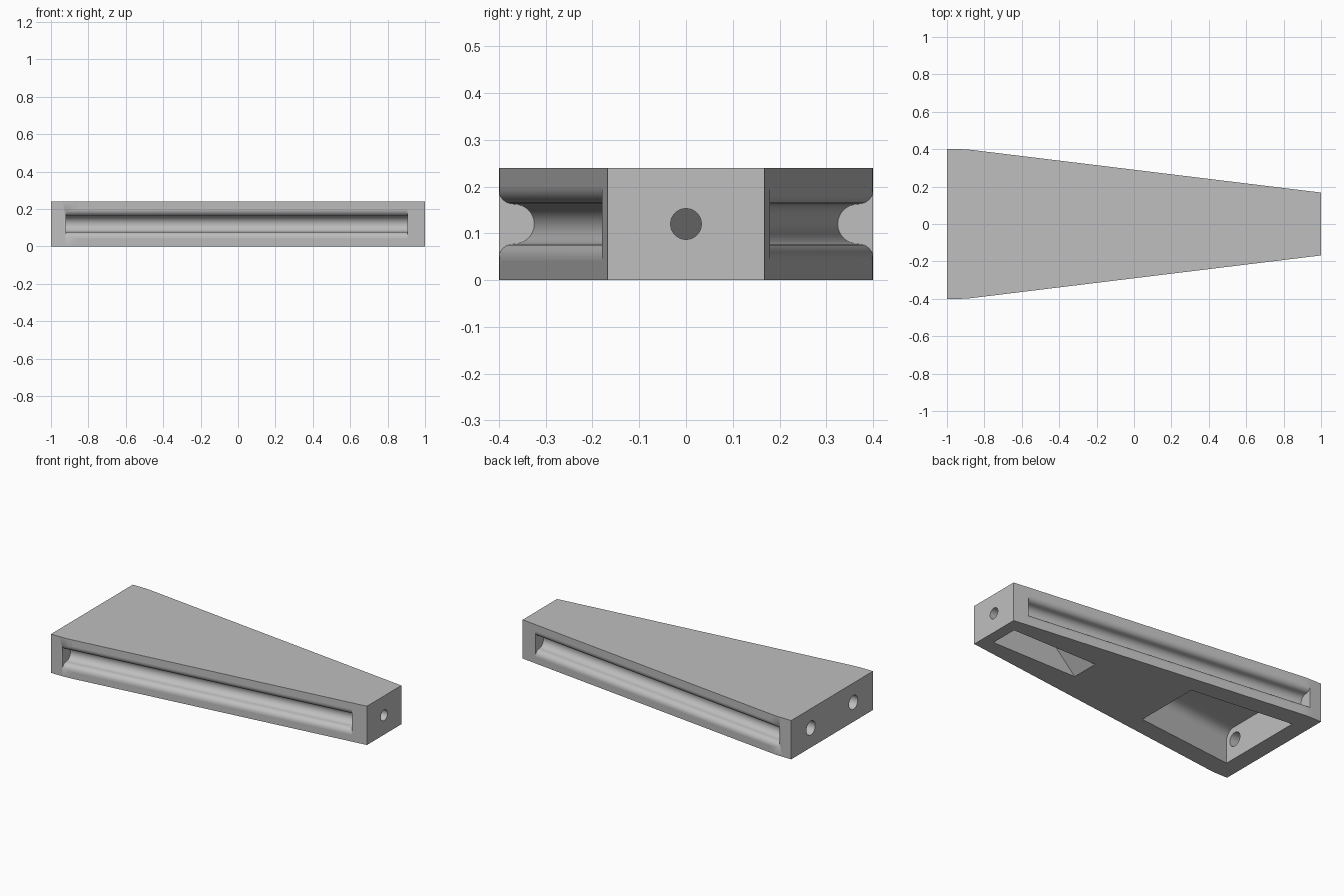
import bpy, bmesh, math

old = bpy.data.objects.get("Cube")
if old:
    bpy.data.objects.remove(old, do_unlink=True)

H = 0.24                       # block height
NARROW, WIDE = 0.168, 0.4      # half widths of the two ends
BEND = -0.9                    # where the taper starts
SLOPE = (WIDE - NARROW) / (1 - BEND)


def side(x):
    """Half width of the tapered side at x."""
    return NARROW + SLOPE * (1 - x)


def loft(name, first, last):
    """Closed solid between two matching rings of points."""
    bm = bmesh.new()
    a = [bm.verts.new(p) for p in first]
    b = [bm.verts.new(p) for p in last]
    n = len(a)
    bm.faces.new(a)
    bm.faces.new(b[::-1])
    for i in range(n):
        j = (i + 1) % n
        bm.faces.new((a[i], b[i], b[j], a[j]))
    bmesh.ops.recalc_face_normals(bm, faces=bm.faces)
    mesh = bpy.data.meshes.new(name)
    bm.to_mesh(mesh)
    bm.free()
    obj = bpy.data.objects.new(name, mesh)
    bpy.context.collection.objects.link(obj)
    return obj


def arc(cx, cz, r, start, end, steps):
    angles = [math.radians(start + (end - start) * i / steps) for i in range(steps + 1)]
    return [(cx + r * math.cos(t), cz + r * math.sin(t)) for t in angles]


def cut(target, cutter):
    cutter.hide_render = True
    bpy.context.view_layer.objects.active = target
    mod = target.modifiers.new("cut", 'BOOLEAN')
    mod.operation = 'DIFFERENCE'
    mod.solver = 'EXACT'
    mod.object = cutter
    bpy.ops.object.modifier_apply(modifier=mod.name)
    bpy.data.objects.remove(cutter, do_unlink=True)


# Tapered block with a softened bend near the wide end
half = [(-1, WIDE), (-0.94, WIDE), (-0.92, 0.3997), (BEND, 0.3988),
        (-0.88, 0.3972), (-0.86, side(-0.86)), (1, NARROW)]
outline = half + [(x, -y) for x, y in reversed(half)]
block = loft("tapered_block", [(x, y, 0) for x, y in outline],
             [(x, y, H) for x, y in outline])

# Side grooves: rounded lips running into a half-round channel
LIP, CH, MID = 0.036, 0.042, H / 2
upper = arc(LIP, MID + CH + LIP, LIP, 180, 270, 8)
channel = arc(LIP, MID, CH, 90, -90, 16)[1:-1]
lower = arc(LIP, MID - CH - LIP, LIP, 90, 180, 8)
profile = [(-0.05, upper[0][1])] + upper + channel + lower + [(-0.05, lower[-1][1])]
for s in (-1, 1):
    rings = [[(x, s * (side(x) - d), z) for d, z in profile] for x in (-0.92, 0.905)]
    cut(block, loft("groove_cutter", *rings))

# Large underside pocket with rounded upper corners
def pocket_ring(x, w, top=0.2, r=0.06):
    pts = [(w, -0.05)] + arc(w - r, top - r, r, 0, 90, 8)
    pts += [(-y, z) for y, z in reversed(pts)]
    return [(x, y, z) for y, z in pts]


cut(block, loft("large_pocket_cutter", pocket_ring(-0.895, 0.279), pocket_ring(-0.235, 0.208)))

# Small underside pocket with a sloping inner end
wedge = [(0.30, -0.05), (0.93, -0.05), (0.93, 0.2), (0.55, 0.2)]
cut(block, loft("small_pocket_cutter", *[[(x, y, z) for x, z in wedge] for y in (-0.0875, 0.0875)]))

# Round holes from the end faces into the pockets
for x0, x1, y, r in ((0.85, 1.05, 0, 0.033), (-1.05, -0.85, 0.208, 0.043), (-1.05, -0.85, -0.208, 0.043)):
    ring = arc(y, MID, r, 0, 360, 32)[:-1]
    cut(block, loft("hole_cutter", [(x0, a, b) for a, b in ring], [(x1, a, b) for a, b in ring]))

# Colour and shading
mat = bpy.data.materials.new("plain_grey")
mat.use_nodes = True
grey = (0.52, 0.52, 0.52, 1)
mat.diffuse_color = grey
mat.node_tree.nodes["Principled BSDF"].inputs["Base Color"].default_value = grey
block.data.materials.clear()
block.data.materials.append(mat)

bpy.ops.object.select_all(action='DESELECT')
block.select_set(True)
bpy.context.view_layer.objects.active = block
bpy.ops.object.shade_smooth_by_angle(angle=math.radians(30))
weighted = block.modifiers.new("even_shading", 'WEIGHTED_NORMAL')
weighted.keep_sharp = True
